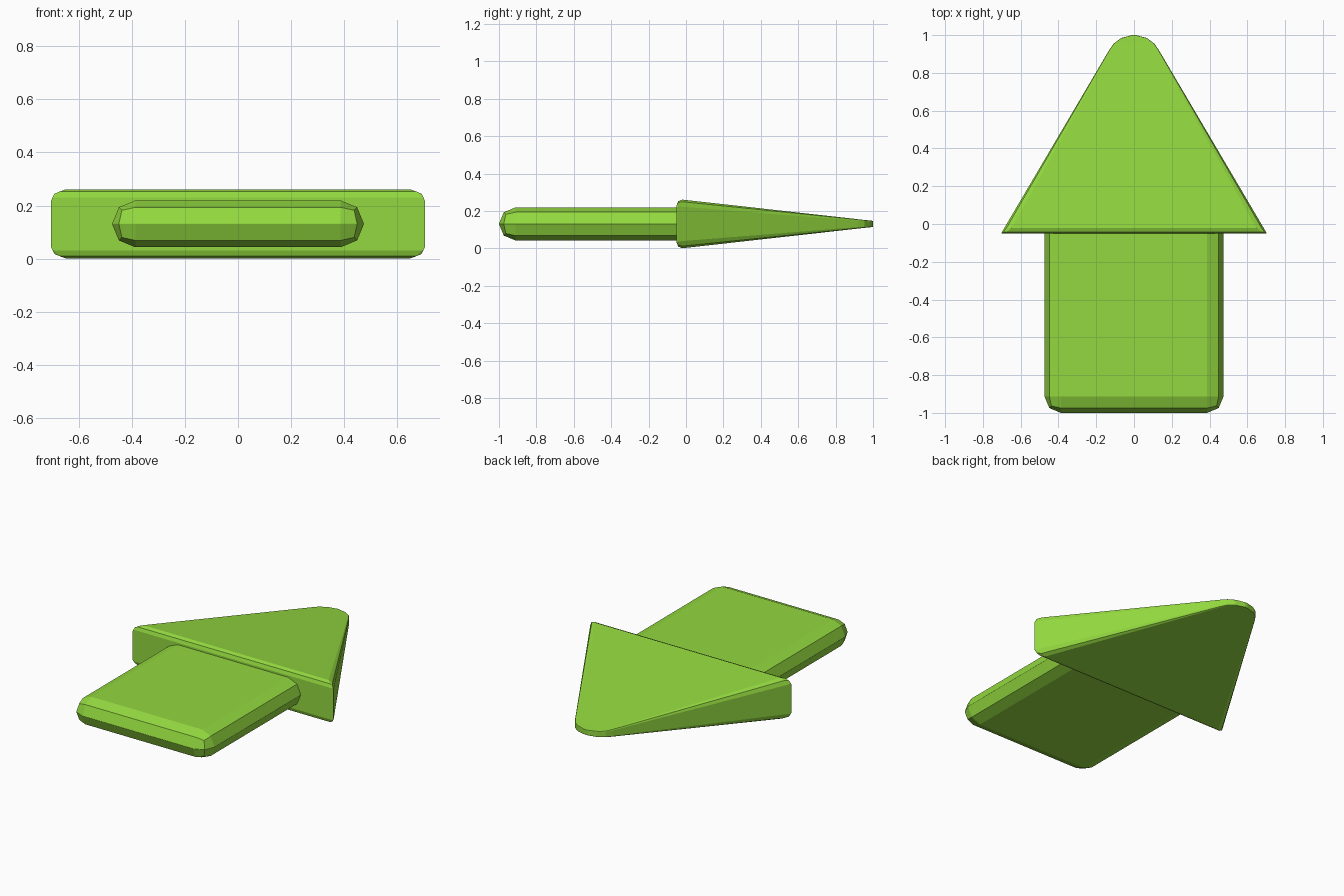
import bpy
import bmesh

default = bpy.data.objects.get("Cube")
if default:
    bpy.data.objects.remove(default, do_unlink=True)

MID_Z = 0.131

green = bpy.data.materials.new("bright_leaf_green")
green.use_nodes = True
colour = (0.29, 0.69, 0.05, 1)
green.diffuse_color = colour
green.node_tree.nodes["Principled BSDF"].inputs["Base Color"].default_value = colour


def add_object(name, bm):
    bmesh.ops.recalc_face_normals(bm, faces=bm.faces)
    mesh = bpy.data.meshes.new(name)
    bm.to_mesh(mesh)
    bm.free()
    mesh.materials.append(green)
    obj = bpy.data.objects.new(name, mesh)
    bpy.context.collection.objects.link(obj)
    return obj


# Shaft: flat bar with fully rounded, faceted edges
front, back = -1.0, 0.08
bm = bmesh.new()
bmesh.ops.create_cube(bm, size=1)
for v in bm.verts:
    v.co.x *= 0.948
    v.co.y = front if v.co.y < 0 else back
    v.co.z = MID_Z + v.co.z * 0.176
shaft = add_object("arrow_shaft", bm)
bevel = shaft.modifiers.new("rounded_edges", 'BEVEL')
bevel.width = 0.0875
bevel.segments = 2


# Head: wedge lofted through rounded rectangles that shrink to a blunt tip
def section(bm, y, w, h, c):
    corner = [(w, h - c), (w - 0.3 * c, h - 0.3 * c), (w - c, h)]
    flipped = corner[::-1]
    loop = corner + [(-x, z) for x, z in flipped]
    loop += [(-x, -z) for x, z in corner] + [(x, -z) for x, z in flipped]
    return [bm.verts.new((x, y, MID_Z + z)) for x, z in loop]


stations = [  # y, half width, half height, corner cut
    (-0.05, 0.703, 0.100, 0.012),
    (-0.042, 0.699, 0.121, 0.026),
    (-0.02, 0.686, 0.130, 0.038),
    (0.92, 0.132, 0.025, 0.008),
    (0.955, 0.108, 0.021, 0.006),
    (0.985, 0.067, 0.018, 0.005),
    (1.0, 0.010, 0.016, 0.004),
]
bm = bmesh.new()
rings = [section(bm, *s) for s in stations]
for a, b in zip(rings, rings[1:]):
    for i in range(len(a)):
        j = (i + 1) % len(a)
        bm.faces.new((a[i], a[j], b[j], b[i]))
bm.faces.new(rings[0])
bm.faces.new(rings[-1])
add_object("arrow_head", bm)
